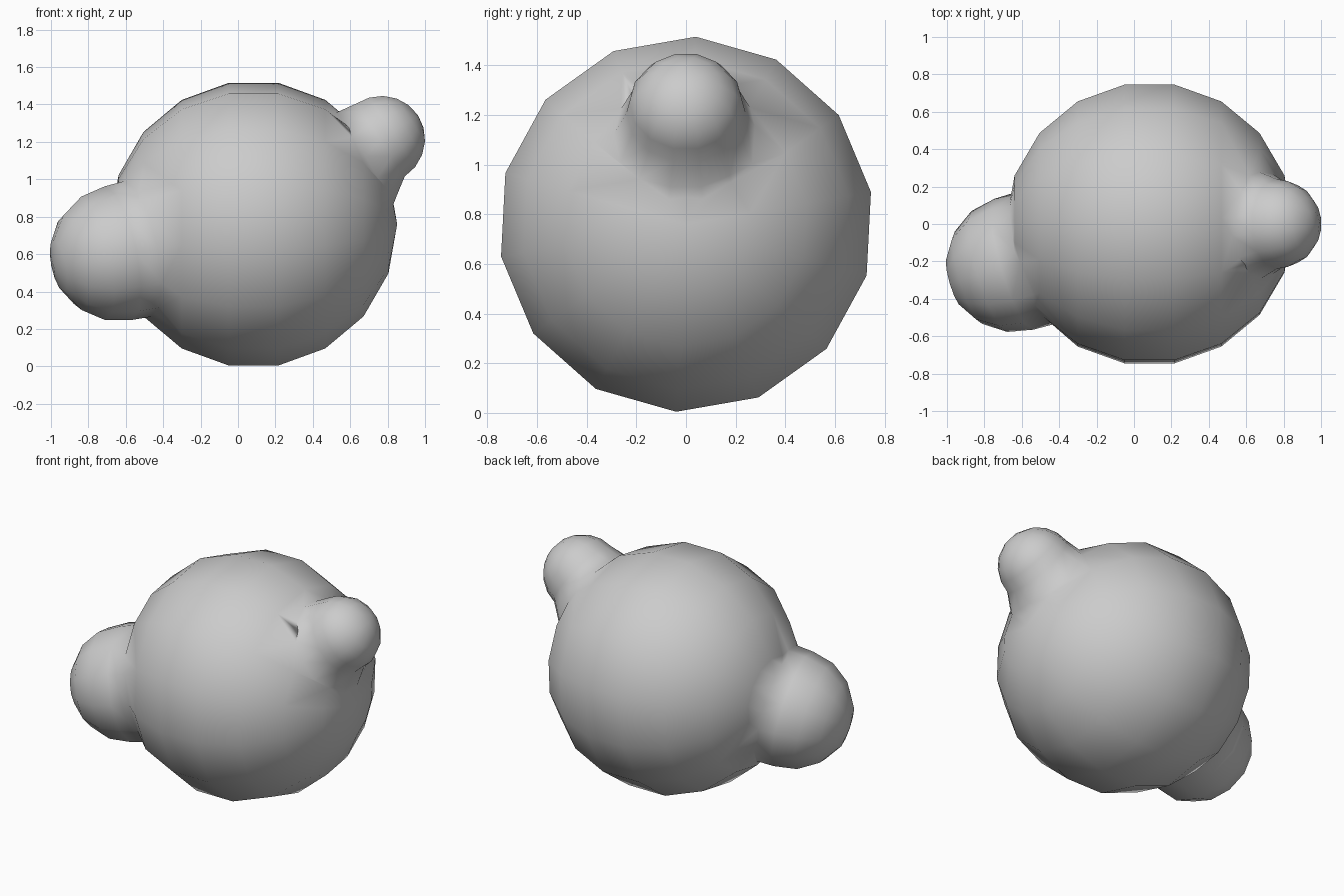
import bpy, bmesh, math
from mathutils import Vector, Matrix

cube = bpy.data.objects.get("Cube")
if cube:
    bpy.data.objects.remove(cube, do_unlink=True)

grey = bpy.data.materials.new("plain grey")
grey.use_nodes = True
colour = (0.6, 0.6, 0.6, 1)
grey.diffuse_color = colour
grey.node_tree.nodes["Principled BSDF"].inputs["Base Color"].default_value = colour

CENTRE = Vector((0.083, 0, 0.76))


def finish(name, bm):
    bmesh.ops.recalc_face_normals(bm, faces=bm.faces)
    for f in bm.faces:
        f.smooth = True
    mesh = bpy.data.meshes.new(name)
    bm.to_mesh(mesh)
    bm.free()
    mesh.materials.append(grey)
    ob = bpy.data.objects.new(name, mesh)
    bpy.context.collection.objects.link(ob)
    return ob


def knob(name, tip, radius, collar, sides, steps):
    """Round knob on a sloping collar; collar = (centre, radius) rings from the body out."""
    axis = (tip - CENTRE).normalized()
    side = axis.cross(Vector((0, 0, 1))).normalized()
    other = axis.cross(side)
    rings = list(collar)
    for i in range(steps):
        a = math.pi / 2 * i / steps
        rings.append((tip + axis * radius * math.sin(a), radius * math.cos(a)))
    bm = bmesh.new()
    loops = []
    for c, r in rings:
        angles = [math.tau * k / sides for k in range(sides)]
        loops.append([bm.verts.new(c + (side * math.cos(a) + other * math.sin(a)) * r)
                      for a in angles])
    for lo, hi in zip(loops, loops[1:]):
        for k in range(sides):
            n = (k + 1) % sides
            bm.faces.new((lo[k], lo[n], hi[n], hi[k]))
    pole = bm.verts.new(tip + axis * radius)
    for k in range(sides):
        bm.faces.new((loops[-1][k], loops[-1][(k + 1) % sides], pole))
    bm.faces.new(loops[0][::-1])
    return finish(name, bm)


# Main round body, its poles pointing sideways
bm = bmesh.new()
bmesh.ops.create_uvsphere(bm, u_segments=14, v_segments=9, radius=0.768)
turn = Matrix.Rotation(math.pi / 14 - math.radians(3), 4, 'X') @ Matrix.Rotation(math.pi / 2, 4, 'Y')
bm.transform(Matrix.Translation(CENTRE) @ turn)
body = finish("body", bm)

# Large low knob on the right side
tip = Vector((-0.642, -0.215, 0.605))
large_knob = knob("large_knob", tip, 0.365,
                  [(CENTRE.lerp(tip, 0.6), 0.41), (CENTRE.lerp(tip, 0.85), 0.37)], 12, 4)

# Small high knob on the left side, its collar sloping down the body
tip = Vector((0.762, 0, 1.21))
base = Vector((0.6, 0, 1.03))
small_knob = knob("small_knob", tip, 0.24,
                  [(base, 0.345), (base.lerp(tip, 0.6), 0.28)], 14, 5)

# Fuse the knobs into the body so the shading flows across the joints
for part in (large_knob, small_knob):
    mod = body.modifiers.new("fuse_" + part.name, 'BOOLEAN')
    mod.operation = 'UNION'
    mod.solver = 'EXACT'
    mod.object = part
bpy.context.view_layer.update()
fused = body.evaluated_get(bpy.context.evaluated_depsgraph_get())
bm = bmesh.new()
bm.from_mesh(fused.to_mesh())
fused.to_mesh_clear()
for ob in (body, large_knob, small_knob):
    bpy.data.objects.remove(ob, do_unlink=True)

# Tidy the slivers along the joints
bmesh.ops.remove_doubles(bm, verts=bm.verts, dist=0.05)
bmesh.ops.triangulate(bm, faces=[f for f in bm.faces if len(f.verts) > 4])
finish("body_with_knobs", bm)
